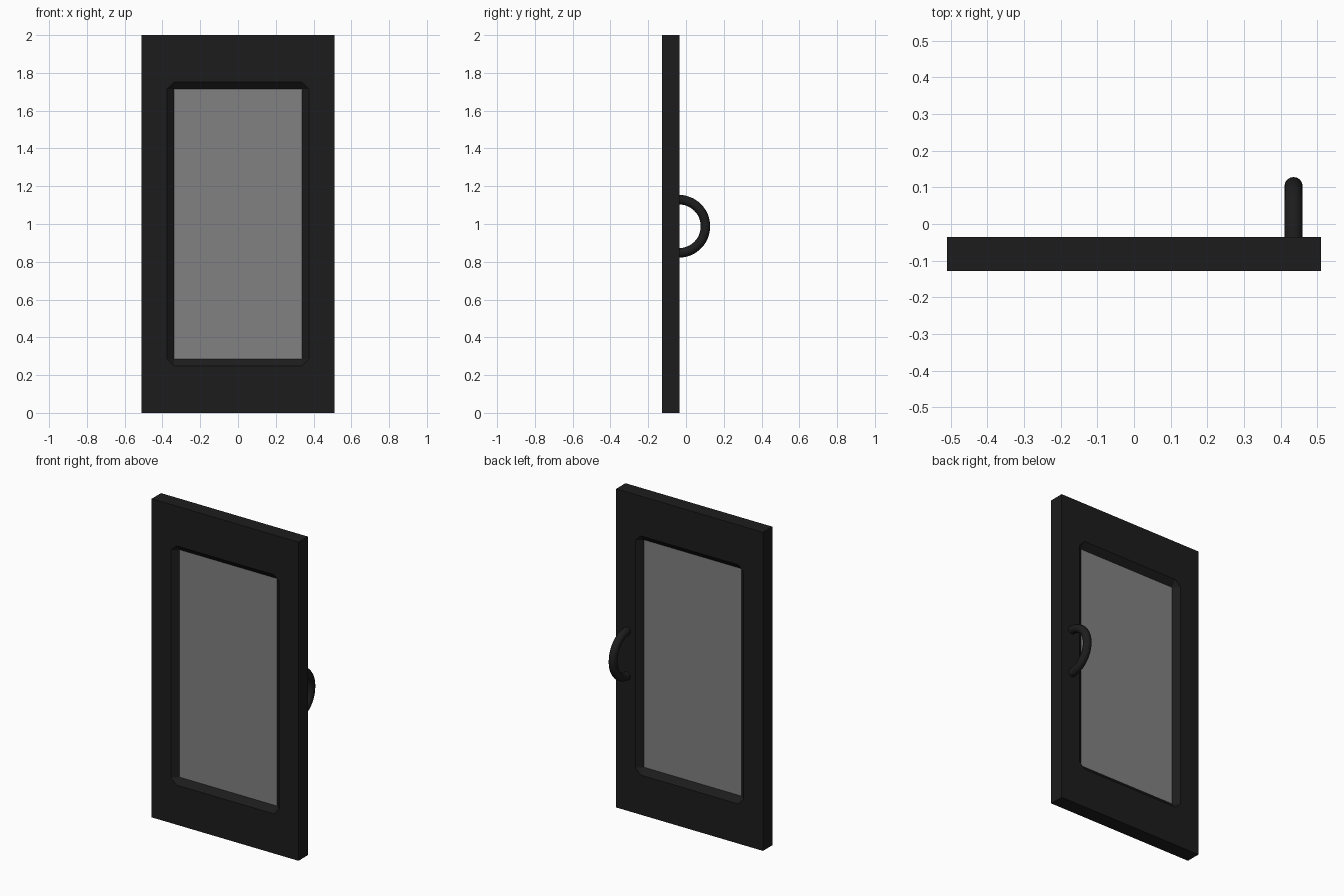
import bpy, bmesh
from math import pi
from mathutils import Vector, Matrix

if "Cube" in bpy.data.objects:
    bpy.data.objects.remove(bpy.data.objects["Cube"])

Y_FRONT, Y_BACK = -0.128, -0.035
Y_MID = (Y_FRONT + Y_BACK) / 2
DEPTH = 0.032      # depth of the sloped surround


def material(name, v):
    m = bpy.data.materials.new(name)
    m.diffuse_color = (v, v, v, 1)
    m.use_nodes = True
    m.node_tree.nodes["Principled BSDF"].inputs["Base Color"].default_value = m.diffuse_color
    return m


def finish(name, bm, mat):
    bmesh.ops.recalc_face_normals(bm, faces=bm.faces)
    me = bpy.data.meshes.new(name)
    bm.to_mesh(me)
    bm.free()
    me.materials.append(mat)
    ob = bpy.data.objects.new(name, me)
    bpy.context.collection.objects.link(ob)
    return ob


def ring(bm, half_w, half_h, y, cut=0.0):
    """Rectangle with cut corners, centred on z = 1, as 8 points."""
    pts = []
    for sx, sz, first in ((1, 1, 0), (-1, 1, 1), (-1, -1, 0), (1, -1, 1)):
        pair = [(sx * half_w, sz * (half_h - cut)), (sx * (half_w - cut), sz * half_h)]
        pts += pair[::-1] if first else pair
    return [bm.verts.new((x, y, 1 + z)) for x, z in pts]


black = material("black", 0.012)
grey = material("glass_grey", 0.22)

# Door frame: a closed loft of rings around the opening
bm = bmesh.new()
rings = [
    ring(bm, 0.51, 1.0, Y_FRONT),
    ring(bm, 0.376, 0.751, Y_FRONT, 0.037),
    ring(bm, 0.339, 0.714, Y_FRONT + DEPTH),
    ring(bm, 0.339, 0.714, Y_BACK - DEPTH),
    ring(bm, 0.376, 0.751, Y_BACK, 0.037),
    ring(bm, 0.51, 1.0, Y_BACK),
]
for a, b in zip(rings, rings[1:] + rings[:1]):
    for i in range(8):
        j = (i + 1) % 8
        bm.faces.new((a[i], a[j], b[j], b[i]))
bmesh.ops.remove_doubles(bm, verts=bm.verts, dist=1e-5)
finish("door_frame", bm, black)

# Window pane
bm = bmesh.new()
bmesh.ops.create_cube(bm, size=1, matrix=Matrix.Translation((0, Y_MID, 1))
                      @ Matrix.Diagonal((0.678, Y_BACK - Y_FRONT - 2 * DEPTH, 1.428, 1)))
finish("window_pane", bm, grey)

# Handle: half ring on the back face
bm = bmesh.new()
centre = Vector((0.435, Y_BACK - 0.003, 0.988))
circle = bmesh.ops.create_circle(bm, segments=16, radius=0.025,
                                 matrix=Matrix.Translation(centre + Vector((0, 0, 0.141))) @ Matrix.Rotation(pi / 2, 4, 'X'))
edges = list({e for v in circle["verts"] for e in v.link_edges})
bmesh.ops.spin(bm, geom=edges, cent=centre, axis=(1, 0, 0), angle=-pi, steps=24)
bmesh.ops.holes_fill(bm, edges=[e for e in bm.edges if e.is_boundary])
handle = finish("handle", bm, black)
bpy.context.view_layer.objects.active = handle
handle.select_set(True)
bpy.ops.object.shade_smooth_by_angle()
